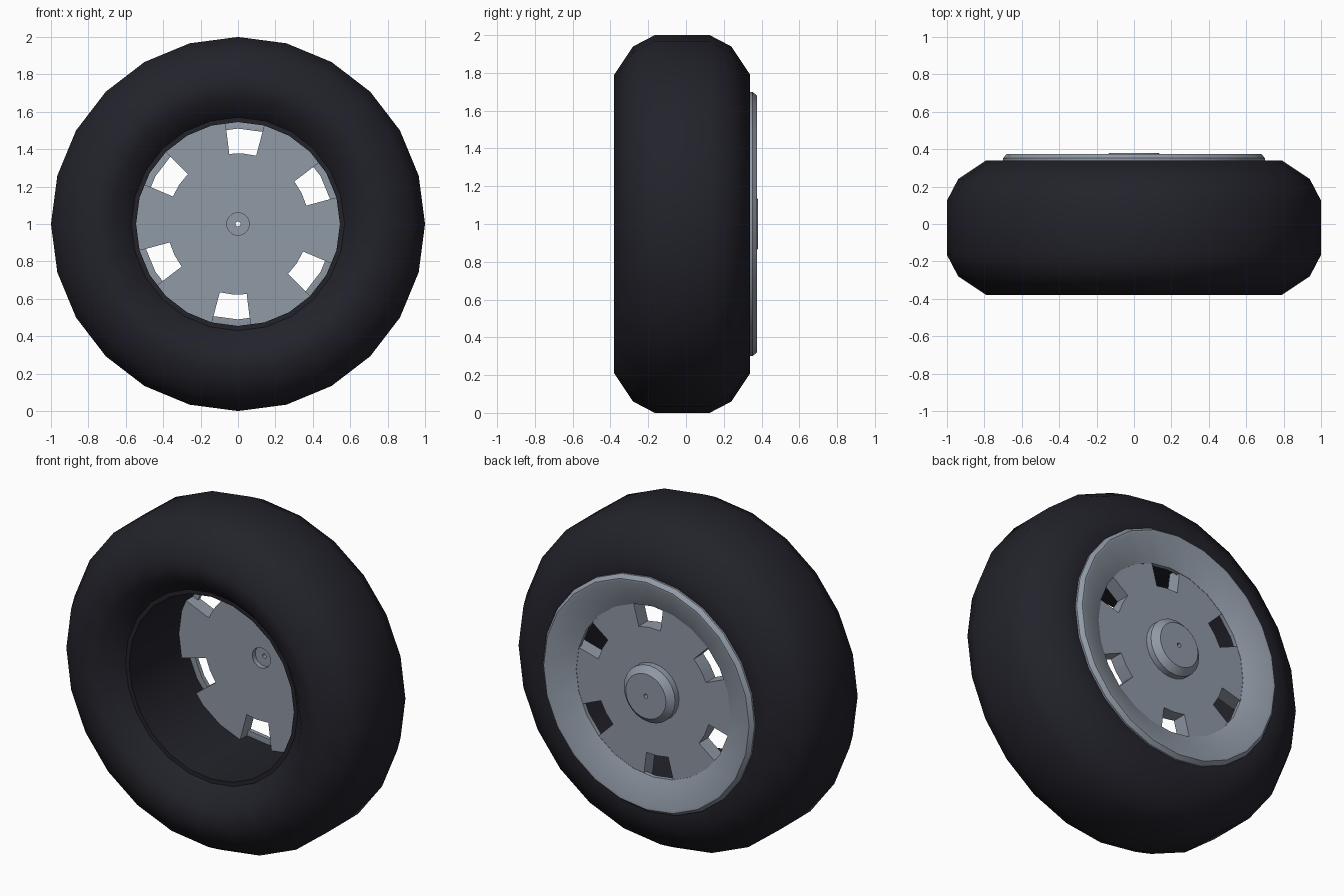
import bpy, bmesh, math

if "Cube" in bpy.data.objects:
    bpy.data.objects.remove(bpy.data.objects["Cube"], do_unlink=True)

SIDES = 24
CENTRE_Z = 1.0


def make_material(name, rgb):
    mat = bpy.data.materials.new(name)
    mat.use_nodes = True
    mat.diffuse_color = (*rgb, 1)
    mat.node_tree.nodes["Principled BSDF"].inputs["Base Color"].default_value = (*rgb, 1)
    return mat


rubber = make_material("black rubber", (0.016, 0.016, 0.024))
metal = make_material("grey metal", (0.28, 0.32, 0.38))


def add_object(name, bm, mat, angle):
    bmesh.ops.recalc_face_normals(bm, faces=bm.faces)
    mesh = bpy.data.meshes.new(name)
    bm.to_mesh(mesh)
    bm.free()
    mesh.materials.append(mat)
    obj = bpy.data.objects.new(name, mesh)
    bpy.context.collection.objects.link(obj)
    shade(obj, angle)
    return obj


def select(obj):
    bpy.ops.object.select_all(action="DESELECT")
    obj.select_set(True)
    bpy.context.view_layer.objects.active = obj


def shade(obj, angle):
    select(obj)
    bpy.ops.object.shade_smooth_by_angle(angle=math.radians(angle))


def lathe(name, profile, mat, angle=30):
    """Turn a closed (radius, y) profile around the wheel axis."""
    bm = bmesh.new()
    rings = []
    for i in range(SIDES):
        a = math.tau * i / SIDES
        rings.append([bm.verts.new((r * math.sin(a), y, CENTRE_Z + r * math.cos(a)))
                      for r, y in profile])
    n = len(profile)
    for i, ring in enumerate(rings):
        after = rings[(i + 1) % SIDES]
        for j in range(n):
            k = (j + 1) % n
            bm.faces.new((ring[j], ring[k], after[k], after[j]))
    return add_object(name, bm, mat, angle)


def window_cutters():
    """Six wedge blocks that open the disc out to its edge."""
    bm = bmesh.new()
    for i in range(6):
        mid = math.radians(3.9 + 60 * i)
        spread = [mid + math.radians(d) for d in (-11, 0, 11)]
        outline = [(0.378, a) for a in spread] + [(0.6, a) for a in reversed(spread)]
        base = bm.faces.new([bm.verts.new((r * math.sin(a), 0.1, CENTRE_Z + r * math.cos(a)))
                             for r, a in outline])
        made = bmesh.ops.extrude_face_region(bm, geom=[base])["geom"]
        bmesh.ops.translate(bm, vec=(0, 0.4, 0),
                            verts=[v for v in made if isinstance(v, bmesh.types.BMVert)])
    cutter = add_object("window_cutter", bm, metal, 30)
    cutter.hide_render = True
    return cutter


# Tyre with rounded shoulders and a straight inner bore
lathe("tyre", [
    (1.0, -0.165), (1.0, 0.125), (0.94, 0.24), (0.79, 0.34), (0.67, 0.34),
    (0.545, 0.3), (0.545, -0.25), (0.57, -0.25), (0.67, -0.36),
    (0.79, -0.38), (0.94, -0.28)], rubber, 45)

# Dished rim lip on the back
lathe("rim_lip", [
    (0.51, 0.31), (0.665, 0.375), (0.68, 0.375), (0.70, 0.352),
    (0.70, 0.33), (0.56, 0.285), (0.51, 0.285)], metal)

# Disc with raised hub cap, front recess and axle hole
disc = lathe("wheel_disc", [
    (0.013, 0.25), (0.06, 0.25), (0.06, 0.22), (0.546, 0.22), (0.546, 0.308),
    (0.17, 0.308), (0.17, 0.345), (0.133, 0.38), (0.013, 0.38)], metal)

# Six window openings
cutter = window_cutters()
cut = disc.modifiers.new("windows", "BOOLEAN")
cut.operation = "DIFFERENCE"
cut.solver = "EXACT"
cut.object = cutter
select(disc)
bpy.ops.object.modifier_apply(modifier=cut.name)
bpy.data.objects.remove(cutter, do_unlink=True)
shade(disc, 30)
